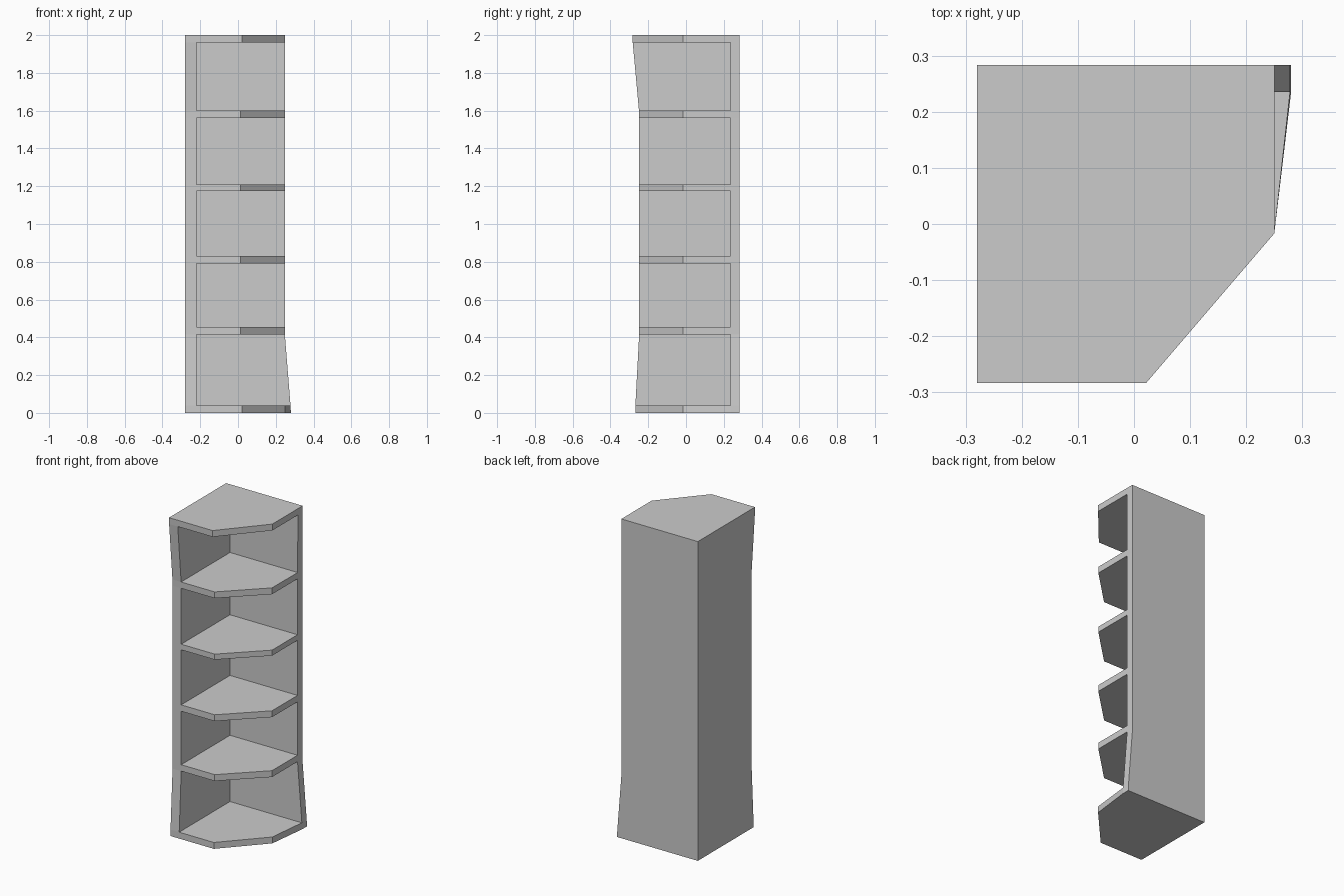
import bpy, bmesh, math

if "Cube" in bpy.data.objects:
    bpy.data.objects.remove(bpy.data.objects["Cube"])

# Levels: height, right end of back wall, front end of side wall, x of shelf's front corner
LEVELS = [
    (0.00, 0.280, -0.268, 0.020), (0.04, 0.278, -0.268, 0.020),
    (0.415, 0.248, -0.248, 0.012), (0.455, 0.248, -0.248, 0.012),
    (0.79, 0.248, -0.248, 0.012), (0.83, 0.248, -0.248, 0.012),
    (1.175, 0.248, -0.248, 0.012), (1.21, 0.248, -0.248, 0.012),
    (1.56, 0.248, -0.248, 0.012), (1.60, 0.249, -0.249, 0.012),
    (1.96, 0.250, -0.282, 0.022), (2.00, 0.250, -0.283, 0.022),
]
LEFT, BACK = -0.28, 0.283          # outer faces of the two walls
INNER_X, INNER_Y = -0.22, 0.235    # inner faces of the two walls

bm = bmesh.new()


def ring(z, right, front, corner):
    """Named plan points of the shelf unit at one height."""
    plan = {
        "A": (LEFT, BACK), "B": (right, BACK), "C": (right, INNER_Y),
        "D": (INNER_X, INNER_Y), "E": (INNER_X, front), "F": (LEFT, front),
        "G": (0.25 if z < 0.1 or z > 1.9 else 0.248, -0.017), "H": (corner, front),
    }
    return {k: bm.verts.new((x, y, z)) for k, (x, y) in plan.items()}


rings = [ring(*level) for level in LEVELS]


def cap(r, names):
    bm.faces.new([r[n] for n in names])


# Walls and shelf edges, alternating shelf board and open bay
for i, (lo, hi) in enumerate(zip(rings, rings[1:])):
    inner = ["CG", "GH", "HE"] if i % 2 == 0 else ["CD", "DE"]
    for a, b in ["AB", "BC", "EF", "FA"] + inner:
        bm.faces.new((lo[a], lo[b], hi[b], hi[a]))

# Shelf surfaces, then the full bottom and top
for r in rings[1:-1]:
    cap(r, "DCGHE")
for r in (rings[0], rings[-1]):
    cap(r, "ABCGHEF")

# Clean up unused points and merge coplanar faces
bmesh.ops.delete(bm, geom=[v for v in bm.verts if not v.link_faces], context='VERTS')
bmesh.ops.recalc_face_normals(bm, faces=bm.faces[:])
bmesh.ops.dissolve_limit(bm, angle_limit=math.radians(0.2), verts=bm.verts[:], edges=bm.edges[:])

mesh = bpy.data.meshes.new("corner_shelf")
bm.to_mesh(mesh)
bm.free()
bpy.context.collection.objects.link(bpy.data.objects.new("corner_shelf", mesh))
